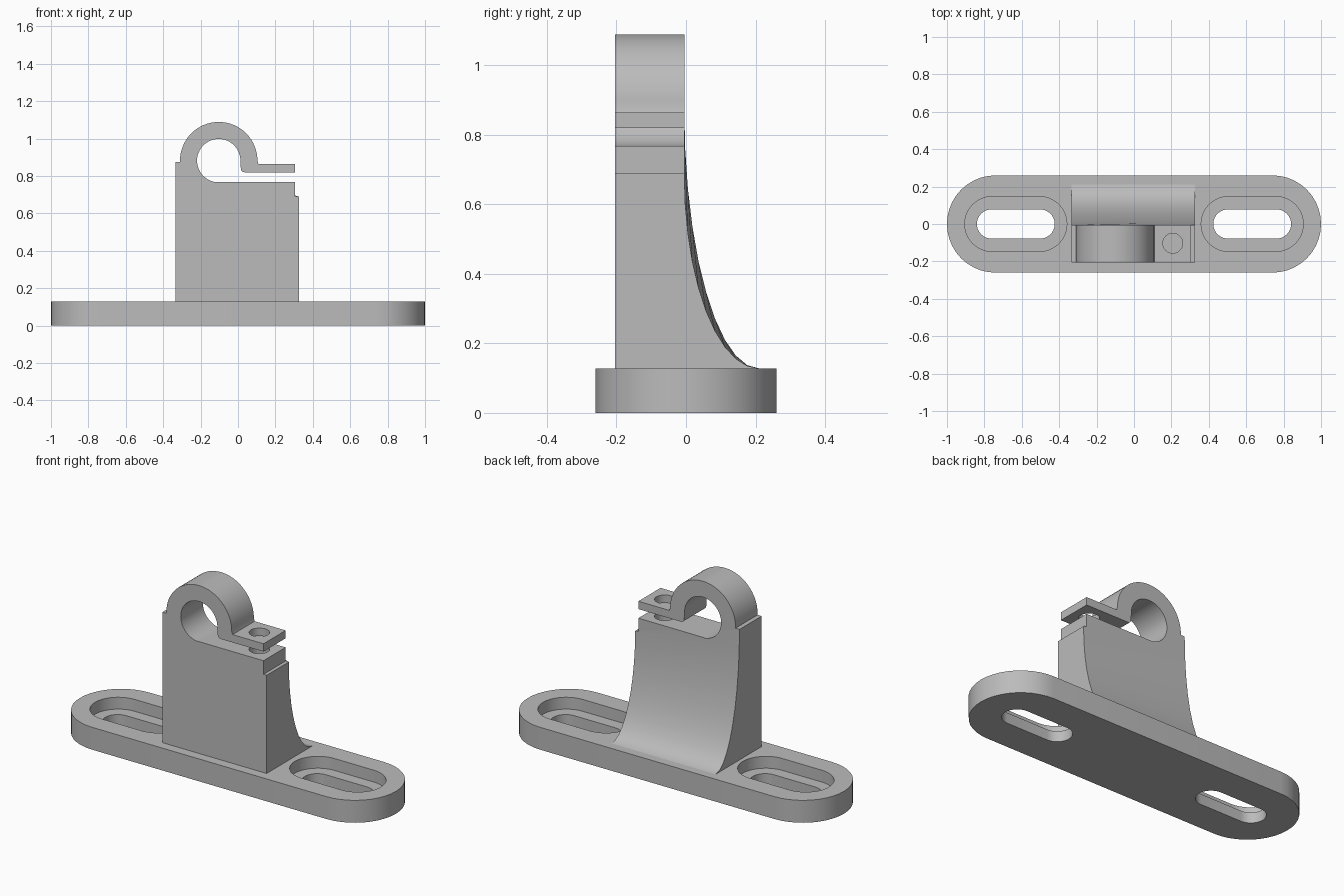
import bpy, bmesh, math
from math import pi, cos, sin

cube = bpy.data.objects.get("Cube")
if cube:
    bpy.data.objects.remove(cube, do_unlink=True)

grey = bpy.data.materials.new("plain grey")
grey.use_nodes = True
colour = (0.5, 0.5, 0.5, 1)
grey.diffuse_color = colour
grey.node_tree.nodes["Principled BSDF"].inputs["Base Color"].default_value = colour


def loft(name, start, end):
    """Solid between two matching outlines of 3D points."""
    bm = bmesh.new()
    a = [bm.verts.new(p) for p in start]
    b = [bm.verts.new(p) for p in end]
    bm.faces.new(a)
    bm.faces.new(b)
    for i in range(len(a)):
        j = (i + 1) % len(a)
        bm.faces.new((a[i], a[j], b[j], b[i]))
    bmesh.ops.recalc_face_normals(bm, faces=bm.faces)
    mesh = bpy.data.meshes.new(name)
    bm.to_mesh(mesh)
    bm.free()
    mesh.materials.append(grey)
    obj = bpy.data.objects.new(name, mesh)
    bpy.context.collection.objects.link(obj)
    return obj


def prism_z(name, outline, low, high):
    return loft(name, [(x, y, low) for x, y in outline], [(x, y, high) for x, y in outline])


def prism_y(name, outline, front, back):
    return loft(name, [(x, front, z) for x, z in outline], [(x, back, z) for x, z in outline])


def arc(cx, cy, r, start, stop, steps):
    return [(cx + r * cos(t), cy + r * sin(t))
            for t in (start + (stop - start) * i / steps for i in range(steps + 1))]


def stadium(cx, half_length, r):
    d = half_length - r
    return arc(cx + d, 0, r, -pi / 2, pi / 2, 20) + arc(cx - d, 0, r, pi / 2, 1.5 * pi, 20)


def activate(obj):
    bpy.ops.object.select_all(action='DESELECT')
    obj.select_set(True)
    bpy.context.view_layer.objects.active = obj


def cut(obj, cutter):
    activate(obj)
    mod = obj.modifiers.new("cut", 'BOOLEAN')
    mod.operation = 'DIFFERENCE'
    mod.solver = 'EXACT'
    mod.object = cutter
    bpy.ops.object.modifier_apply(modifier=mod.name)


def discard(obj):
    bpy.data.objects.remove(obj, do_unlink=True)


# Base plate with two counterbored mounting slots
base = prism_z("base_plate", stadium(0, 1, 0.26), 0, 0.128)
for side in (-1, 1):
    for half, r, low in ((0.208, 0.078, -0.1), (0.273, 0.147, 0.06)):
        cutter = prism_z("slot_cutter", stadium(side * 0.632, half, r), low, 0.3)
        cut(base, cutter)
        discard(cutter)

# Upright with the clamp ring and its ear
LEFT, RIGHT, FRONT, BACK, FLOOR = -0.335, 0.325, -0.205, -0.005, 0.128
ring_x, ring_z = -0.103, 0.882
outline = [(LEFT, FLOOR), (RIGHT, FLOOR), (RIGHT, 0.69), (0.305, 0.69), (0.305, 0.865), (0.109, 0.865)]
outline += arc(ring_x, ring_z, 0.207, 0, pi, 32) + [(-0.31, 0.875), (LEFT, 0.875)]
upright = prism_y("clamp_upright", outline, FRONT, BACK)

# Curved rear buttress, lower on one side than the other
STEPS = 10


def buttress_end(x, top):
    curve = [(x, 0.21 - 0.215 * cos(t), top - (top - FLOOR) * sin(t))
             for t in (pi / 2 * i / STEPS for i in range(STEPS + 1))]
    return curve + [(x, BACK, FLOOR)]


buttress = loft("rear_buttress", buttress_end(LEFT, 0.875), buttress_end(RIGHT, 0.69))

# Bore that opens into the clamping gap
gap = [(0.5, 0.768), (0.5, 0.82)] + arc(0.035, 0.84, 0.02, 1.5 * pi, pi, 6)
gap += arc(ring_x, ring_z, 0.116, 0, 1.5 * pi, 36)
gap[-1] = (ring_x, 0.768)
bore = prism_y("bore_cutter", gap, -0.5, 0.5)
cut(upright, bore)
cut(buttress, bore)
discard(bore)

# Screw hole through the ear and into the upright
screw = prism_z("screw_cutter", arc(0.207, -0.103, 0.053, 0, 2 * pi, 32)[:-1], 0.5, 1.2)
cut(upright, screw)
discard(screw)

for part in (base, upright, buttress):
    activate(part)
    bpy.ops.object.shade_smooth_by_angle(angle=math.radians(30))
